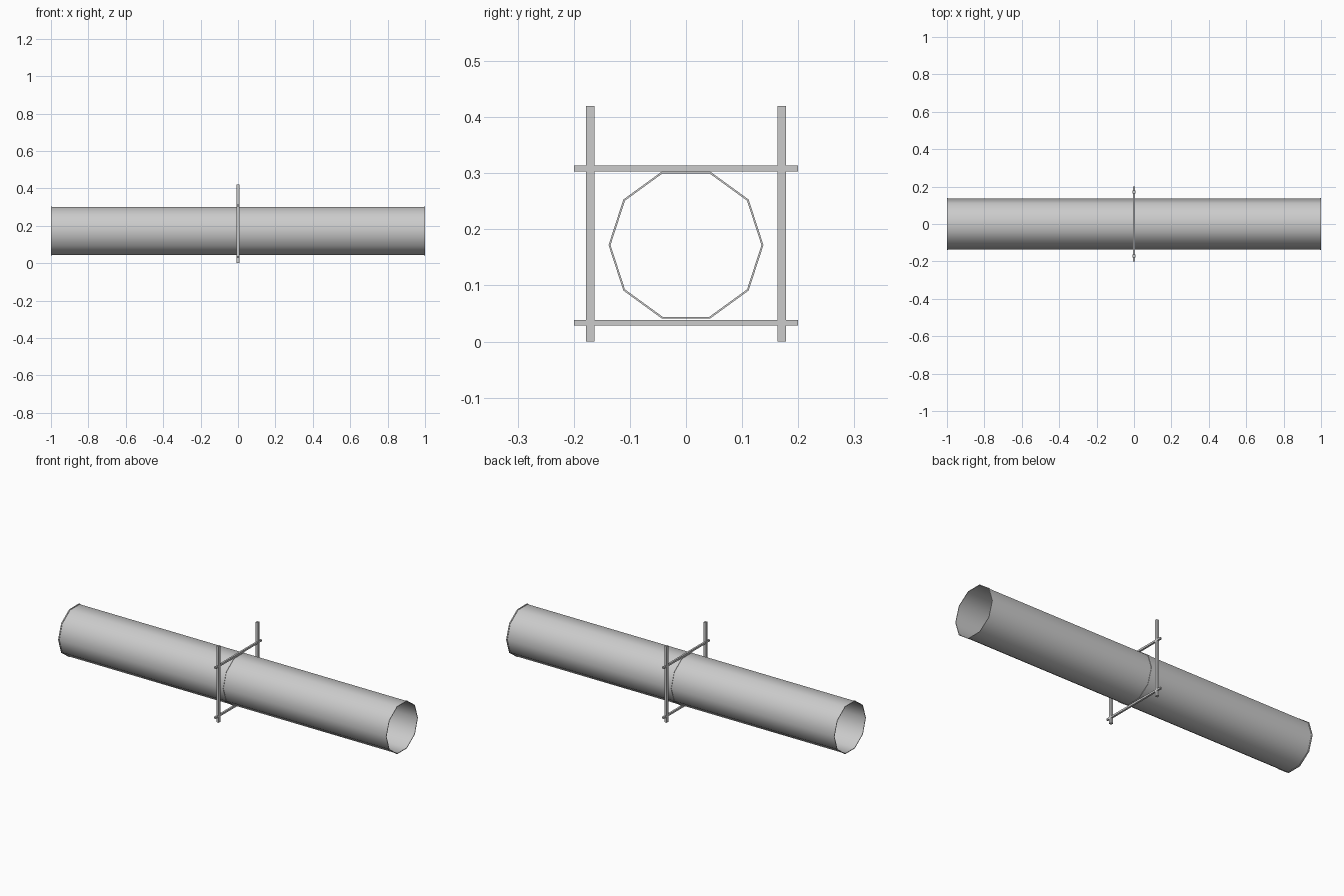
import bpy, math

if "Cube" in bpy.data.objects:
    bpy.data.objects.remove(bpy.data.objects["Cube"])

CZ = 0.172      # height of the pipe axis
SIDES = 10


def pipe(name, x0, x1):
    # Closed thin-walled profile (x, radius) with a slim raised rim at each end
    rim, body, bore, w = 0.138, 0.1355, 0.1345, 0.006
    prof = [(x0, bore), (x0, rim), (x0 + w, rim), (x0 + w, body),
            (x1 - w, body), (x1 - w, rim), (x1, rim), (x1, bore)]
    n = len(prof)
    verts, faces = [], []
    for i in range(SIDES):
        a = 2 * math.pi * i / SIDES
        verts += [(x, r * math.cos(a), CZ + r * math.sin(a)) for x, r in prof]
    for i in range(SIDES):
        j = (i + 1) % SIDES
        for k in range(n):
            m = (k + 1) % n
            faces.append((i * n + k, i * n + m, j * n + m, j * n + k))
    me = bpy.data.meshes.new(name)
    me.from_pydata(verts, [], faces)
    ob = bpy.data.objects.new(name, me)
    bpy.context.collection.objects.link(ob)
    bpy.context.view_layer.objects.active = ob
    ob.select_set(True)
    bpy.ops.object.shade_smooth_by_angle(angle=math.radians(40))
    ob.select_set(False)


def bar(name, center, size):
    bpy.ops.mesh.primitive_cube_add(size=1, location=center)
    ob = bpy.context.object
    ob.name = name
    ob.scale = size
    ob.select_set(False)


# Two pipe sections butted together at the hanger
pipe("pipe_left", -1.0, 0.0)
pipe("pipe_right", 0.0, 1.0)

# Hanger frame: two uprights and two cross bars
for side, y in (("front", -0.171), ("back", 0.171)):
    bar("upright_" + side, (0, y, 0.21), (0.015, 0.015, 0.42))
for level, z in (("bottom", 0.0335), ("top", 0.3085)):
    bar("crossbar_" + level, (0, 0, z), (0.01, 0.4, 0.01))
